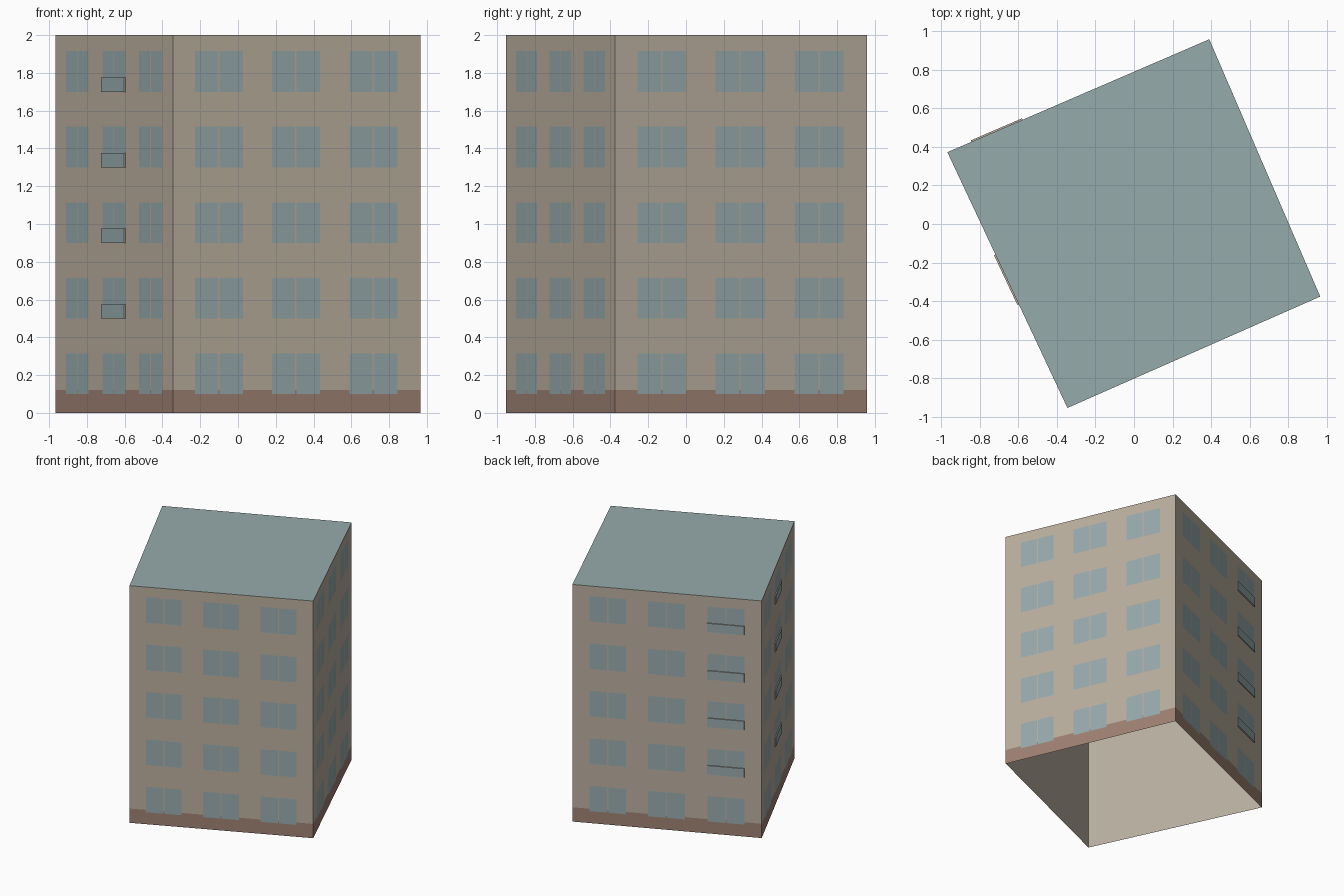
import bpy, bmesh
from mathutils import Vector

cube = bpy.data.objects.get("Cube")
if cube:
    bpy.data.objects.remove(cube, do_unlink=True)


def material(name, srgb):
    m = bpy.data.materials.new(name)
    col = [((c / 255 + 0.055) / 1.055) ** 2.4 for c in srgb] + [1]
    m.use_nodes = True
    m.diffuse_color = col
    m.node_tree.nodes["Principled BSDF"].inputs["Base Color"].default_value = col
    return m


WALL = material("beige_plaster", (186, 174, 158))
PLINTH = material("brown_plinth", (157, 128, 114))
GLASS = material("teal_glass", (151, 170, 172))
ROOF = material("grey_green_roof", (150, 171, 171))
INNER = material("pale_lining", (186, 176, 162))

HEIGHT, PLINTH_TOP = 2.0, 0.12
CORNERS = [Vector(p) for p in ((-0.967, 0.372, 0), (-0.345, -0.953, 0),
                               (0.965, -0.376, 0), (0.39, 0.957, 0))]
COLUMNS = [(0.09, 0.283), (0.4, 0.595), (0.713, 0.908)]
FLOORS = [(0.1 + 0.4 * i, 0.315 + 0.4 * i) for i in range(5)]
MULLION = 0.003
UP = Vector((0, 0, 1))


def finish(bm, name, mats):
    mesh = bpy.data.meshes.new(name)
    bm.to_mesh(mesh)
    bm.free()
    for m in mats:
        mesh.materials.append(m)
    obj = bpy.data.objects.new(name, mesh)
    bpy.context.collection.objects.link(obj)
    return obj


# Each window column is two panes either side of a thin mullion
PANES = []
for a, b in COLUMNS:
    mid = (a + b) / 2
    PANES += [(a, mid - MULLION), (mid + MULLION, b)]


def inside(value, spans):
    return any(a < value < b for a, b in spans)


def wall(name, start, end):
    """Wall sheet cut on the window lines, coloured cell by cell."""
    us = sorted({0, 1} | {u for p in PANES for u in p})
    zs = sorted({0, PLINTH_TOP, HEIGHT} | {z for f in FLOORS for z in f})
    bm = bmesh.new()
    grid = [[bm.verts.new(start.lerp(end, u) + UP * z) for u in us] for z in zs]
    for j in range(len(zs) - 1):
        for i in range(len(us) - 1):
            f = bm.faces.new((grid[j][i], grid[j][i + 1],
                              grid[j + 1][i + 1], grid[j + 1][i]))
            u, z = (us[i] + us[i + 1]) / 2, (zs[j] + zs[j + 1]) / 2
            if inside(u, PANES) and inside(z, FLOORS):
                f.material_index = 2
            elif z < PLINTH_TOP:
                f.material_index = 1
    return finish(bm, name, [WALL, PLINTH, GLASS])


def balcony(name, start, end, column, floor):
    """Thin glazed parapet in front of the lower part of a window."""
    out = (end - start).cross(UP).normalized() * 0.008
    a, b = (start.lerp(end, u) for u in column)
    bm = bmesh.new()
    rings = []
    for z in (floor[0], floor[0] + 0.075):
        rings.append([bm.verts.new(p + UP * z) for p in (a, a + out, b + out, b)])
    low, top = rings
    for i in range(3):
        f = bm.faces.new((low[i], low[i + 1], top[i + 1], top[i]))
        f.material_index = int(i == 1)
    bm.faces.new(top)
    bm.faces.new(low[::-1])
    return finish(bm, name, [WALL, GLASS])


# Four outer walls
names = ["right_wall", "front_wall", "left_wall", "back_wall"]
sides = {n: (CORNERS[i], CORNERS[(i + 1) % 4]) for i, n in enumerate(names)}
for n, (a, b) in sides.items():
    wall(n, a, b)

# Balconies on the upper floors of two walls
for n, col in (("right_wall", 1), ("back_wall", 2)):
    for k, floor in enumerate(FLOORS[1:], 2):
        balcony(f"{n}_balcony_floor_{k}", *sides[n], COLUMNS[col], floor)

# Flat roof
bm = bmesh.new()
bm.faces.new([bm.verts.new(c + UP * HEIGHT) for c in CORNERS])
finish(bm, "roof", [ROOF])

# Plain inner lining, open at the bottom and facing inward
bm = bmesh.new()
low = [bm.verts.new(c * 0.996) for c in CORNERS]
top = [bm.verts.new(c * 0.996 + UP * (HEIGHT - 0.004)) for c in CORNERS]
for i in range(4):
    j = (i + 1) % 4
    bm.faces.new((low[j], low[i], top[i], top[j]))
bm.faces.new(top[::-1])
finish(bm, "inner_lining", [INNER])
